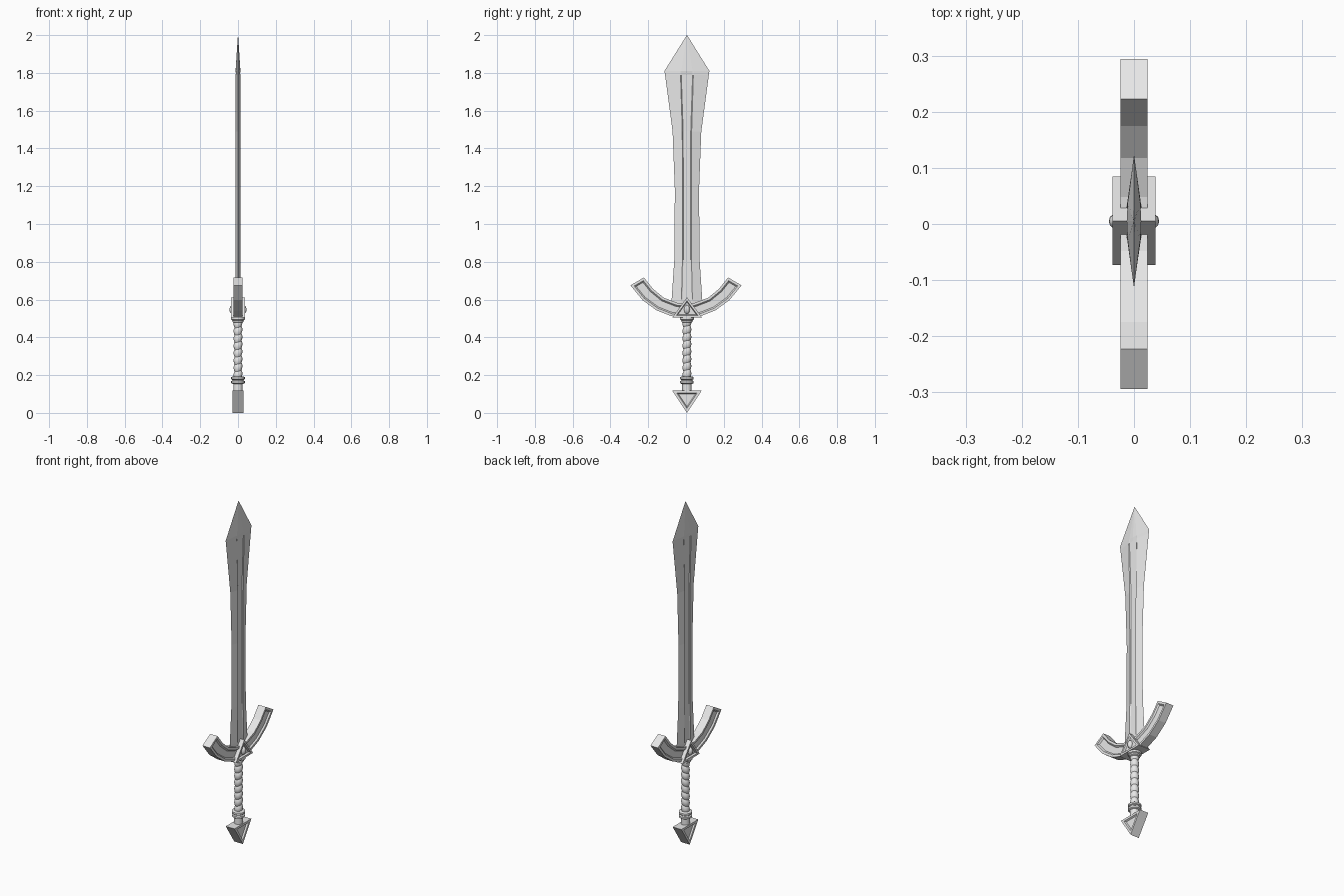
import bpy, bmesh, math

cube = bpy.data.objects.get("Cube")
if cube:
    bpy.data.objects.remove(cube, do_unlink=True)

# Single plain steel colour
steel = bpy.data.materials.new("plain_grey_steel")
steel.use_nodes = True
GREY = (0.8, 0.8, 0.8, 1.0)
steel.diffuse_color = GREY
steel.node_tree.nodes["Principled BSDF"].inputs["Base Color"].default_value = GREY

CY = 0.005  # centre line of blade and hilt


def finish(name, bm, smooth=None):
    """Turn a bmesh into a named, coloured object."""
    bmesh.ops.recalc_face_normals(bm, faces=bm.faces)
    mesh = bpy.data.meshes.new(name)
    bm.to_mesh(mesh)
    bm.free()
    mesh.materials.append(steel)
    obj = bpy.data.objects.new(name, mesh)
    bpy.context.collection.objects.link(obj)
    if smooth:
        bpy.ops.object.select_all(action='DESELECT')
        obj.select_set(True)
        bpy.context.view_layer.objects.active = obj
        bpy.ops.object.shade_smooth_by_angle(angle=math.radians(smooth))
    return obj


def loft(bm, rings):
    """Join closed rings of points with quads and cap both ends."""
    loops = [[bm.verts.new(p) for p in ring] for ring in rings]
    n = len(loops[0])
    for a, b in zip(loops, loops[1:]):
        for i in range(n):
            j = (i + 1) % n
            bm.faces.new((a[i], a[j], b[j], b[i]))
    bm.faces.new(loops[0])
    bm.faces.new(loops[-1])


def panel_prism(name, outline, half, rim, bevel, depth):
    """Extrude a (y, z) outline along x, with a sunken panel on both sides."""
    bm = bmesh.new()
    loft(bm, [[(x, y, z) for y, z in outline] for x in (-half, half)])
    bmesh.ops.recalc_face_normals(bm, faces=bm.faces)
    bm.normal_update()
    sides = [f for f in bm.faces if abs(f.normal.x) > 0.9]
    for f in sides:
        bmesh.ops.inset_region(bm, faces=[f], thickness=rim, use_even_offset=True)
        bmesh.ops.inset_region(bm, faces=[f], thickness=bevel, depth=-depth,
                               use_even_offset=True)
    return finish(name, bm)


def lathe(name, profile, segments=16, tilt=0.0):
    """Spin (radius, z) points about the hilt axis; tilt slants inner rings."""
    bm = bmesh.new()
    rings = []
    for k, (r, z) in enumerate(profile):
        slant = tilt if 0 < k < len(profile) - 1 else 0
        angles = [2 * math.pi * i / segments for i in range(segments)]
        rings.append([(r * math.cos(a), CY + r * math.sin(a),
                       z + slant * math.sin(a + math.pi / 4)) for a in angles])
    loft(bm, rings)
    return finish(name, bm, 40)


# Blade: z, half width, groove rim, groove floor, rim / floor / centre thickness
stations = [
    (0.55, 0.084, 0.030, 0.024, 0.013, 0.012, 0.012),
    (0.60, 0.081, 0.029, 0.023, 0.013, 0.012, 0.012),
    (0.81, 0.067, 0.024, 0.019, 0.013, 0.008, 0.008),
    (1.18, 0.064, 0.024, 0.019, 0.013, 0.008, 0.008),
    (1.49, 0.076, 0.025, 0.020, 0.013, 0.008, 0.008),
    (1.79, 0.116, 0.034, 0.030, 0.012, 0.010, 0.010),
    (1.81, 0.119, 0.034, 0.030, 0.011, 0.0115, 0.013),
    (2.00, 0.0006, 0.0003, 0.0002, 0.0003, 0.0004, 0.0005),
]
rings = []
for z, w, c, f, t, g, m in stations:
    half = [(t, -c), (g, -f), (m, 0), (g, f), (t, c)]
    ring = [(0, -w)] + half + [(0, w)] + [(-x, -y) for x, y in half]
    rings.append([(x, y + CY, z) for x, y in ring])
bm = bmesh.new()
loft(bm, rings)
finish("blade", bm)

# Curved crossguard with a sunken channel along each side
outer = [(0.294, 0.675), (0.230, 0.597), (0.156, 0.543), (0.077, 0.512)]
inner = [(0.048, 0.583), (0.118, 0.610), (0.175, 0.657), (0.223, 0.717)]
right = outer + [(0, 0.505)]
outline = (right + [(-y, z) for y, z in reversed(outer)]
           + [(-y, z) for y, z in reversed(inner)] + [(0, 0.577)] + inner)
panel_prism("crossguard", outline, 0.024, 0.013, 0.007, 0.008)

# Triangular boss at the centre of the guard
panel_prism("guard_boss", [(CY - 0.078, 0.505), (CY + 0.080, 0.505), (CY, 0.612)],
            0.038, 0.011, 0.004, 0.010)

# Oval gem on each side of the boss
for side, label in ((1, "left"), (-1, "right")):
    bm = bmesh.new()
    bmesh.ops.create_uvsphere(bm, u_segments=12, v_segments=8, radius=1)
    for v in bm.verts:
        v.co = (side * 0.029 + v.co.x * 0.016, CY + v.co.y * 0.015,
                0.547 + v.co.z * 0.024)
    finish("gem_" + label, bm, 50)

# Grip wrapped in slanted, bulging bands
BANDS, LOW, HIGH = 8, 0.185, 0.495
step = (HIGH - LOW) / BANDS
profile = []
for i in range(BANDS):
    for u, r in ((0.0, 0.0185), (0.2, 0.0220), (0.5, 0.0235), (0.8, 0.0220)):
        profile.append((r, LOW + (i + u) * step))
profile.append((0.0185, HIGH))
lathe("grip", profile, tilt=0.006)

# Collar under the guard
lathe("upper_collar", [(0.024, 0.478), (0.030, 0.482), (0.030, 0.490),
                       (0.037, 0.494), (0.037, 0.508), (0.030, 0.512)])

# Double ring at the foot of the grip, and the neck of the pommel
for z, label in ((0.154, "lower"), (0.175, "upper")):
    lathe(label + "_grip_ring", [(0.030, z), (0.036, z + 0.004),
                                 (0.036, z + 0.014), (0.030, z + 0.018)])
lathe("ring_core", [(0.030, 0.160), (0.030, 0.190)])
lathe("pommel_neck", [(0.025, 0.110), (0.025, 0.160)])

# Inverted triangular pommel
panel_prism("pommel", [(CY - 0.078, 0.118), (CY + 0.078, 0.118), (CY, 0.0)],
            0.028, 0.013, 0.005, 0.008)
